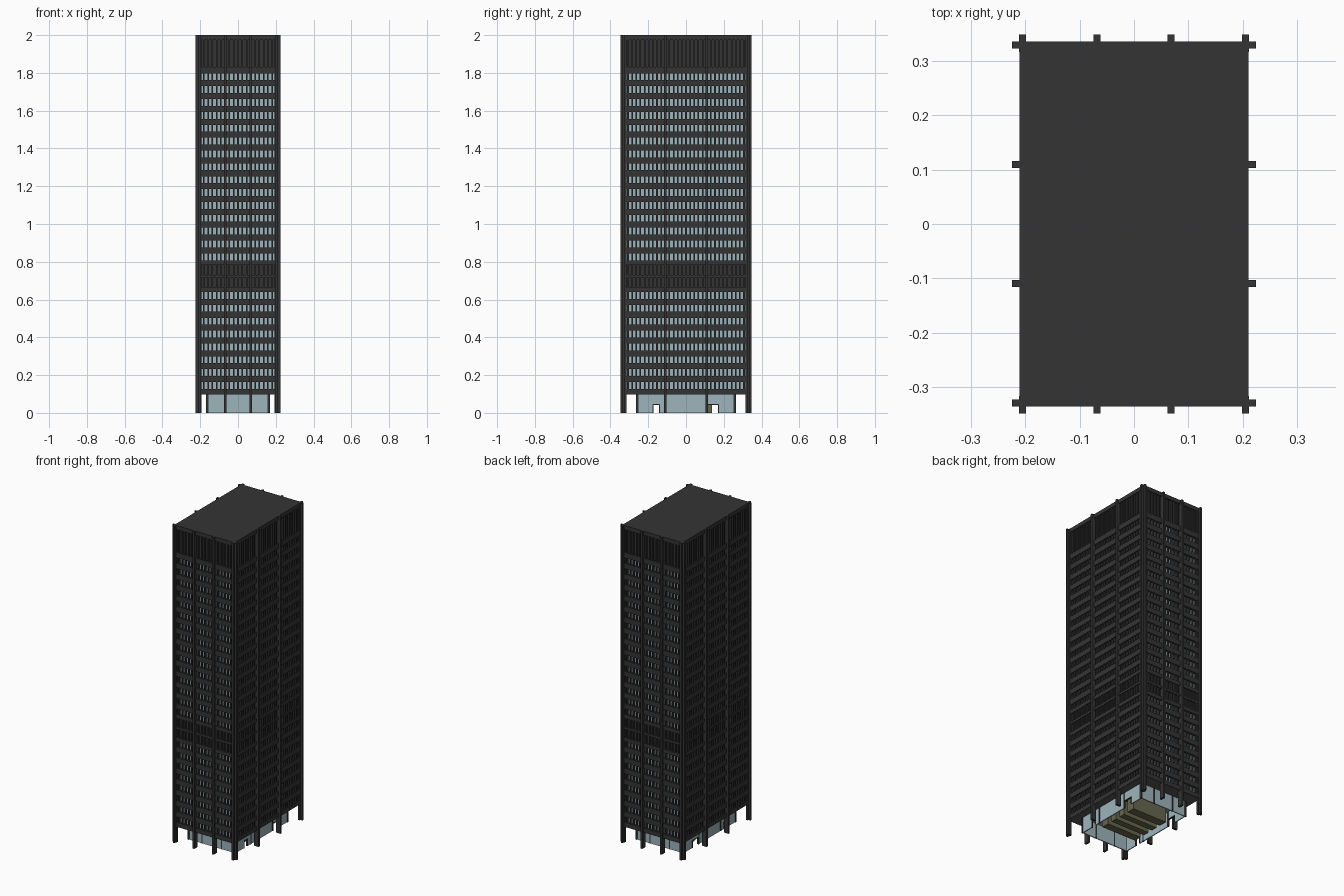
import bpy, bmesh
from mathutils import Vector

cube = bpy.data.objects.get("Cube")
if cube:
    bpy.data.objects.remove(cube, do_unlink=True)


def material(name, colour):
    m = bpy.data.materials.new(name)
    m.use_nodes = True
    m.diffuse_color = (*colour, 1)
    m.node_tree.nodes["Principled BSDF"].inputs["Base Color"].default_value = (*colour, 1)
    return m


STEEL = material("dark steel", (0.034, 0.034, 0.034))
GLASS = material("pale blue glass", (0.34, 0.46, 0.50))
STONE = material("olive stone", (0.13, 0.135, 0.075))
SOFFIT = material("grey soffit", (0.09, 0.09, 0.09))


def build(name, boxes, mat):
    """One flat-shaded object from (x0, x1, y0, y1, z0, z1) boxes."""
    bm = bmesh.new()
    for x0, x1, y0, y1, z0, z1 in boxes:
        verts = bmesh.ops.create_cube(bm, size=1)["verts"]
        size = Vector((x1 - x0, y1 - y0, z1 - z0))
        mid = Vector((x0 + x1, y0 + y1, z0 + z1)) / 2
        for v in verts:
            v.co = Vector(a * b for a, b in zip(v.co, size)) + mid
    mesh = bpy.data.meshes.new(name)
    bm.to_mesh(mesh)
    bm.free()
    mesh.materials.append(mat)
    ob = bpy.data.objects.new(name, mesh)
    bpy.context.collection.objects.link(ob)
    return ob


def block(hx, hy, z0, z1):
    return (-hx, hx, -hy, hy, z0, z1)


def ring(hx, hy, t, z0, z1):
    """Four walls of thickness t, outer half sizes hx and hy."""
    return [(-hx, hx, -hy, t - hy, z0, z1), (-hx, hx, hy - t, hy, z0, z1),
            (-hx, t - hx, t - hy, hy - t, z0, z1), (hx - t, hx, t - hy, hy - t, z0, z1)]


HX, HY, DEPTH = 0.21, 0.335, 0.014
BASE, TOP, PITCH = 0.10, 2.0, 0.0681
GX, GY = HX - DEPTH, HY - DEPTH
FIRST, OPEN = 0.145, 0.036          # first window row centre, opening height
MECH = (8, 9)                       # louvred plant floors
ROWS = 25

# Glazed core and the dark backing of the plant floors
build("window_glass", [block(GX, GY, BASE + 0.005, 1.83)], GLASS)
mech_z = FIRST + MECH[0] * PITCH - PITCH / 2
build("plant_backing", [block(GX + 0.003, GY + 0.003, mech_z, mech_z + 2 * PITCH),
                        block(GX + 0.003, GY + 0.003, 1.82, 1.99)], STEEL)

# Spandrel bands between the window openings
spandrels, low = [], BASE
for i in range(ROWS):
    z = FIRST + i * PITCH
    half = 0.027 if i in MECH else OPEN / 2
    spandrels += ring(HX, HY, DEPTH + 0.004, low, z - half)
    low = z + half
spandrels += ring(HX, HY, DEPTH + 0.004, low, 1.83)
build("spandrel_bands", spandrels, STEEL)
build("roof", [block(HX, HY, 1.975, TOP)], STEEL)
build("soffit", [block(HX - 0.002, HY - 0.002, BASE - 0.002, BASE + 0.004)], SOFFIT)

# Mullions: six window bays per column bay on the ends, ten on the long sides
mullions, w = [], 0.004
for s in (-1, 1):
    y0, y1 = sorted((s * (GY - 0.002), s * (HY - 0.002)))
    x0, x1 = sorted((s * (GX - 0.002), s * (HX - 0.002)))
    for i in range(19):
        x = -0.204 + 0.408 * i / 18
        mullions.append((x - w, x + w, y0, y1, BASE, 1.99))
    for i in range(31):
        y = -0.329 + 0.658 * i / 30
        mullions.append((x0, x1, y - w, y + w, BASE, 1.99))
build("mullions", mullions, STEEL)

# Columns projecting from each face and running down to the ground
columns, c = [], 0.0065
for s in (-1, 1):
    y0, y1 = sorted((s * 0.316, s * 0.348))
    x0, x1 = sorted((s * 0.194, s * 0.224))
    for x in (-0.205, -0.068, 0.068, 0.205):
        columns.append((x - c, x + c, y0, y1, 0, TOP))
    for y in (-0.3285, -0.109, 0.109, 0.3285):
        columns.append((x0, x1, y - c, y + c, 0, TOP))
build("columns", columns, STEEL)

# Lobby: glass walls with a doorway pair through each long side
LX, LY, T, DOOR = 0.165, 0.26, 0.006, 0.045
DOORS = ((-0.175, -0.14), (0.11, 0.172))
walls, frames = [], []
for s in (-1, 1):
    y0, y1 = sorted((s * LY, s * (LY - T)))
    walls.append((-LX, LX, y0, y1, 0, BASE))
    x0, x1 = sorted((s * LX, s * (LX - T)))
    start = T - LY
    for a, b in DOORS:
        walls += [(x0, x1, start, a, 0, BASE), (x0, x1, a, b, DOOR, BASE)]
        frames += [(x0 - 0.002, x1 + 0.002, e - 0.002, e + 0.002, 0, DOOR) for e in (a, b)]
        frames.append((x0 - 0.002, x1 + 0.002, a, b, DOOR - 0.002, DOOR + 0.002))
        start = b
    walls.append((x0, x1, start, LY - T, 0, BASE))
    # Posts of the lobby glazing
    for x in (-LX, -0.068, 0.068, LX):
        frames.append((x - 0.004, x + 0.004, y0 - 0.002, y1 + 0.002, 0, BASE))
    for y in (-LY, -0.109, 0.109, LY):
        frames.append((x0 - 0.002, x1 + 0.002, y - 0.004, y + 0.004, 0, BASE))
build("lobby_glass", walls, GLASS)
build("lobby_ceiling", [block(LX - T, LY - T, BASE - 0.006, BASE - 0.001)], GLASS)
build("lobby_frames", frames, STEEL)

# Lift cores inside the lobby, split by narrow passages
cores = [(-0.12, 0.12, a, b, 0, BASE - 0.003)
         for a, b in ((-0.135, -0.085), (-0.055, -0.015), (0.015, 0.055), (0.085, 0.138))]
cores.append((-0.12, 0.12, -0.2, 0.2, BASE - 0.012, BASE - 0.004))
build("lift_cores", cores, STONE)
